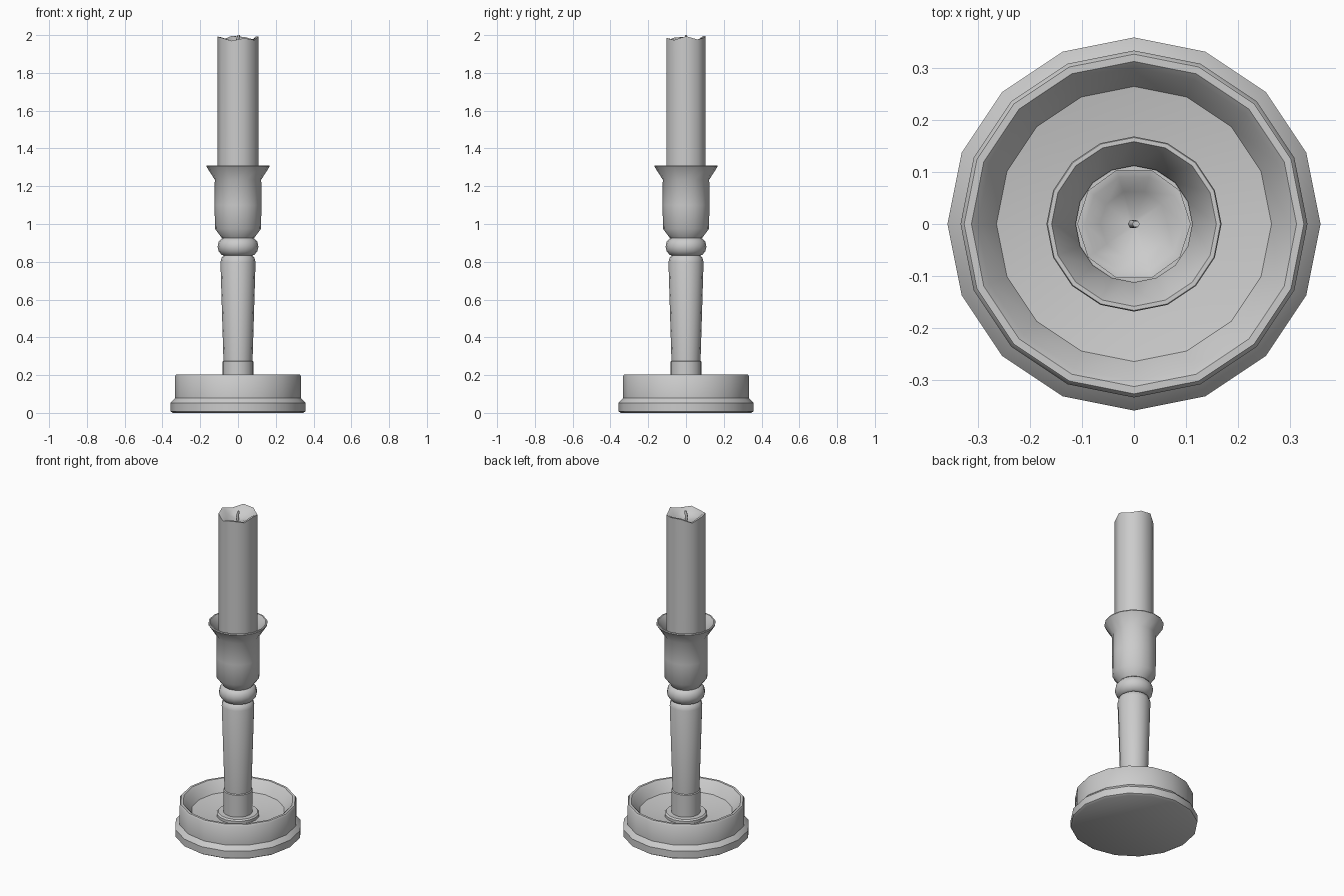
import bpy, bmesh, math

if "Cube" in bpy.data.objects:
    bpy.data.objects.remove(bpy.data.objects["Cube"])


def finish(name, bm, angle=38):
    bmesh.ops.remove_doubles(bm, verts=bm.verts, dist=1e-5)
    bmesh.ops.recalc_face_normals(bm, faces=bm.faces)
    mesh = bpy.data.meshes.new(name)
    bm.to_mesh(mesh)
    bm.free()
    obj = bpy.data.objects.new(name, mesh)
    bpy.context.collection.objects.link(obj)
    bpy.ops.object.select_all(action='DESELECT')
    bpy.context.view_layer.objects.active = obj
    obj.select_set(True)
    bpy.ops.object.shade_smooth_by_angle(angle=math.radians(angle))
    return obj


def lathe(name, profile, sides=16, angle=38, offset=None):
    """Revolve (radius, z) points, capping both ends; offset(ring, i) shifts z or x."""
    bm = bmesh.new()
    rings = []
    for k, (r, z) in enumerate(profile):
        ring = []
        for i in range(sides):
            a = 2 * math.pi * i / sides
            dx, dz = offset(k, i) if offset else (0, 0)
            ring.append(bm.verts.new((r * math.cos(a) + dx, r * math.sin(a), z + dz)))
        rings.append(ring)
    for lo, hi in zip(rings, rings[1:]):
        for i in range(sides):
            j = (i + 1) % sides
            bm.faces.new((lo[i], lo[j], hi[j], hi[i]))
    bm.faces.new(rings[0][::-1])
    bm.faces.new(rings[-1])
    return finish(name, bm, angle)


# Dish base with raised rim and sunken floor
lathe("dish_base", [(0.345, 0), (0.358, 0.008), (0.358, 0.052), (0.346, 0.066),
                    (0.333, 0.078), (0.333, 0.195), (0.326, 0.204), (0.312, 0.204),
                    (0.300, 0.192), (0.264, 0.138), (0.12, 0.112)])

# Collar at the foot of the stem
lathe("stem_collar", [(0.12, 0.10), (0.12, 0.128), (0.112, 0.136), (0.07, 0.136)])

# Tapered stem
lathe("stem", [(0.082, 0.12), (0.082, 0.272), (0.077, 0.276), (0.093, 0.80),
               (0.085, 0.825), (0.072, 0.835), (0.072, 0.86)])

# Rounded bead between stem and cup
lathe("stem_bead", [(0.07, 0.83), (0.088, 0.838), (0.103, 0.857), (0.108, 0.88),
                    (0.103, 0.905), (0.088, 0.922), (0.07, 0.93)])

# Candle cup with flared lip, open inside
lathe("candle_cup", [(0.085, 0.925), (0.122, 0.975), (0.124, 1.10), (0.123, 1.235),
                     (0.168, 1.305), (0.166, 1.311), (0.158, 1.311),
                     (0.112, 1.24), (0.111, 1.05)])

# Candle with an uneven melted rim and a hollow around the wick
melt = [0.012, -0.006, 0.008, 0.014, -0.010, 0.010, 0.004, -0.012, 0.002, -0.008]
weight = [0, 1, 1, 0.5, 0]
lathe("candle", [(0.109, 1.05), (0.109, 1.982), (0.094, 1.980), (0.065, 1.955), (0.012, 1.942)],
      sides=10, angle=45, offset=lambda k, i: (0, melt[i] * weight[k]))

# Slightly bent wick
bend = [0, -0.003, 0.004]
lathe("wick", [(0.008, 1.935), (0.009, 1.97), (0.007, 2.0)], sides=6, angle=65,
      offset=lambda k, i: (bend[k], 0))
